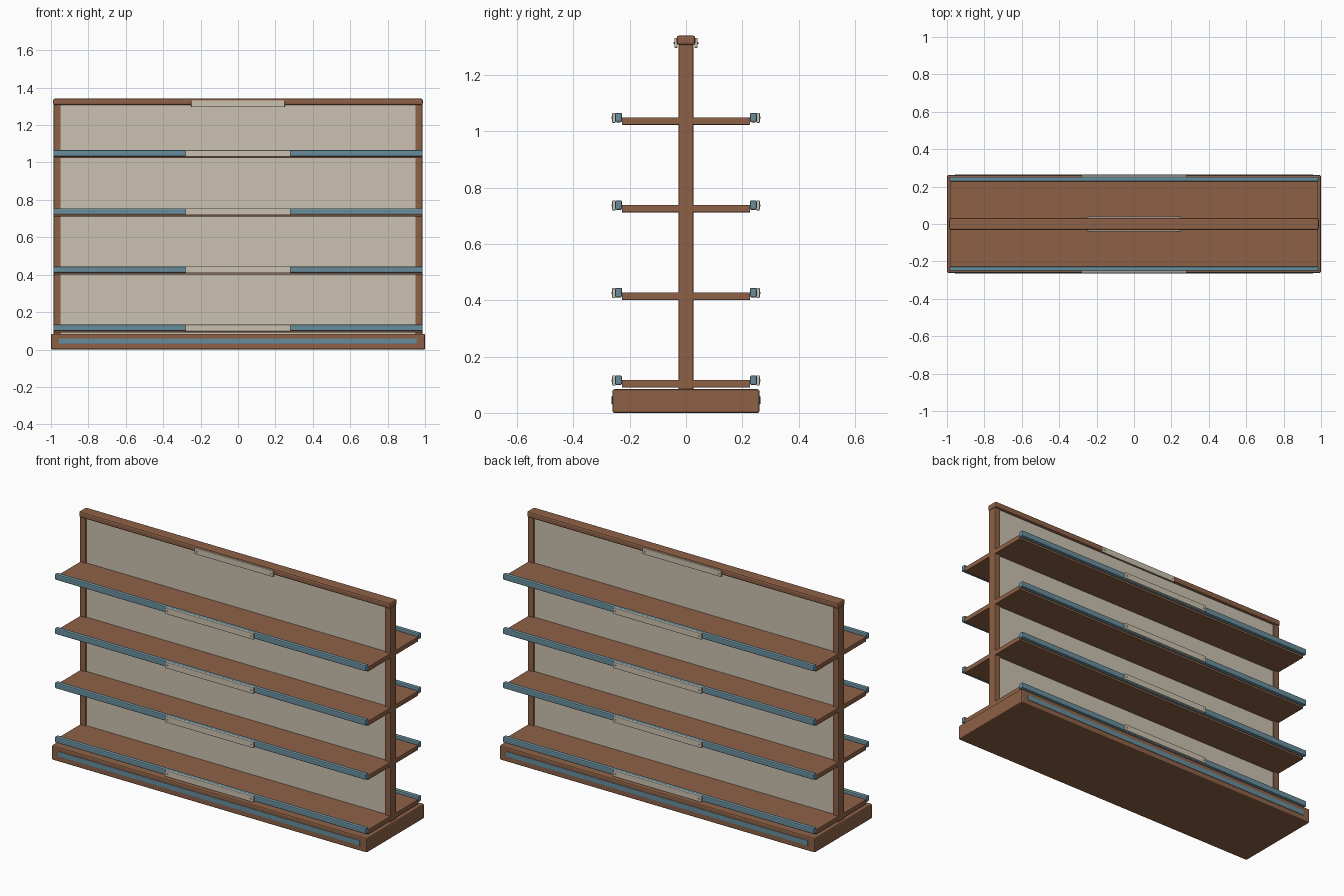
import bpy, bmesh, math
from mathutils import Matrix

if "Cube" in bpy.data.objects:
    bpy.data.objects.remove(bpy.data.objects["Cube"])


def material(name, rgb):
    m = bpy.data.materials.new(name)
    m.diffuse_color = (*rgb, 1)
    m.use_nodes = True
    m.node_tree.nodes["Principled BSDF"].inputs["Base Color"].default_value = m.diffuse_color
    return m


WOOD = material("wood", (0.27, 0.12, 0.062))
CREAM = material("cream", (0.60, 0.54, 0.44))
BLUE = material("blue_metal", (0.14, 0.27, 0.33))
STEEL = material("steel", (0.5, 0.47, 0.38))


def finish(name, bm, mat):
    bmesh.ops.recalc_face_normals(bm, faces=bm.faces)
    me = bpy.data.meshes.new(name)
    bm.to_mesh(me)
    bm.free()
    me.materials.append(mat)
    ob = bpy.data.objects.new(name, me)
    bpy.context.collection.objects.link(ob)
    return ob


def box(name, x, y, z, mat, bevel=0.0, segments=2):
    """Box from (min, max) ranges with softened edges."""
    bm = bmesh.new()
    size = [r[1] - r[0] for r in (x, y, z)]
    mid = [(r[0] + r[1]) / 2 for r in (x, y, z)]
    bmesh.ops.create_cube(bm, size=1, matrix=Matrix.Translation(mid) @ Matrix.Diagonal((*size, 1)))
    ob = finish(name, bm, mat)
    if bevel:
        mod = ob.modifiers.new("soft_edges", 'BEVEL')
        mod.width, mod.segments = bevel, segments
    return ob


def side_box(name, side, x, y, z, mat, bevel=0.0):
    """Box on the front (side -1) or back (side 1); y is distance from centre."""
    return box(name, x, sorted((side * y[0], side * y[1])), z, mat, bevel)


def rivet(name, side, x, y, z):
    bm = bmesh.new()
    bmesh.ops.create_cone(bm, cap_ends=True, segments=10, radius1=0.004, radius2=0.004, depth=0.004,
                          matrix=Matrix.Translation((x, side * y, z)) @ Matrix.Rotation(math.pi / 2, 4, 'X'))
    finish(name, bm, STEEL)


# Plinth, end posts, centre panel and top cap
box("base", (-1, 1), (-0.261, 0.261), (0, 0.084), WOOD, 0.007)
for s, tag in ((-1, "left"), (1, "right")):
    box(tag + "_post", sorted((s * 0.949, s * 0.986)), (-0.026, 0.026), (0.082, 1.308), WOOD, 0.004)
box("back_panel", (-0.952, 0.952), (-0.018, 0.018), (0.084, 1.308), CREAM)
box("top_cap", (-0.988, 0.988), (-0.033, 0.033), (1.306, 1.341), WOOD, 0.009)

for side, tag in ((-1, "front"), (1, "back")):
    # Kick strip on the plinth
    side_box(tag + "_kick_strip", side, (-0.957, 0.957), (0.255, 0.264), (0.03, 0.06), BLUE, 0.002)

    # Header plate on the cap
    side_box(tag + "_header_plate", side, (-0.25, 0.25), (0.03, 0.041), (1.297, 1.332), CREAM, 0.003)
    for x in (-0.235, 0.235):
        rivet(tag + "_header_rivet", side, x, 0.042, 1.314)

    # Shelves with price rail, label plate and rivets
    for i in range(4):
        z = 0.117 + i * 0.311
        n = f"{tag}_shelf_{i + 1}"
        side_box(n, side, (-0.985, 0.985), (0.015, 0.228), (z - 0.027, z), WOOD, 0.003)
        side_box(n + "_rail", side, (-0.987, 0.987), (0.227, 0.252), (z - 0.018, z + 0.016), BLUE, 0.006)
        side_box(n + "_label", side, (-0.281, 0.281), (0.25, 0.262), (z - 0.020, z + 0.016), CREAM, 0.003)
        for x in (-0.265, 0.265):
            rivet(n + "_rivet", side, x, 0.263, z - 0.002)
